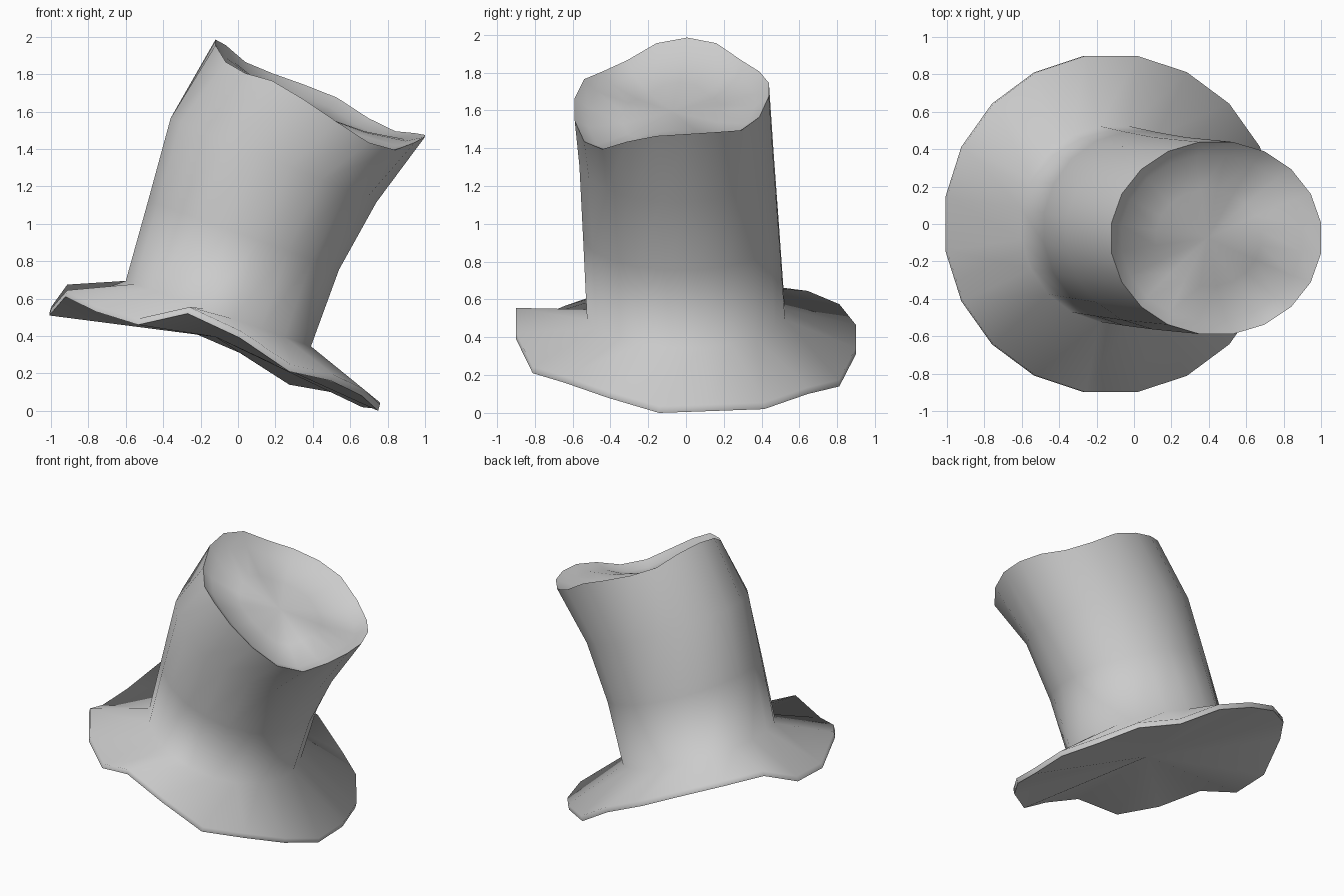
import bpy, bmesh, math
from mathutils import Vector

if "Cube" in bpy.data.objects:
    bpy.data.objects.remove(bpy.data.objects["Cube"])

N = 20
ANG = [math.radians(9 + 18 * k) for k in range(N)]

# wavy heights around the brim edge and around the crumpled crown lip
BRIM_Z = [.06, .07, .15, .19, .36, .48, .59, .66, .69, .57,
          .56, .66, .58, .51, .57, .44, .26, .21, .13, .05]
LIP_Z = [1.49, 1.5, 1.51, 1.58, 1.69, 1.76, 1.82, 1.88, 1.97, 2.0,
         1.97, 1.88, 1.82, 1.78, 1.68, 1.56, 1.45, 1.41, 1.45, 1.48]


def wavy_ring(cx, cy, rx, ry, heights):
    return [Vector((cx + rx * math.cos(a), cy + ry * math.sin(a), z))
            for a, z in zip(ANG, heights)]


def tilted_ring(left, right, cy, ry):
    """Ellipse whose x ends are the (x, z) points left and right."""
    (x0, z0), (x1, z1) = left, right
    c = 1 / math.cos(ANG[0])
    return [Vector(((x0 + x1) / 2 + (x1 - x0) / 2 * c * math.cos(a),
                    cy + ry * math.sin(a),
                    (z0 + z1) / 2 + (z1 - z0) / 2 * c * math.cos(a))) for a in ANG]


brim = wavy_ring(-.12, 0, .89, .91, BRIM_Z)
lip = wavy_ring(.44, -.075, .567, .52, LIP_Z)
dent_centre = Vector((.44, -.075, 1.71))
normal = Vector((.42, 0, .9)).normalized()


def dent_ring(scale, depth):
    return [dent_centre.lerp(p, scale) - normal * depth for p in lip]


# brim underside, brim top, crown wall, lip, dented top
rings = [
    [p + Vector((-.01, 0, -.035)) for p in brim],
    brim,
    tilted_ring((-.60, .71), (.39, .36), 0, .53),
    tilted_ring((-.48, 1.14), (.54, .77), -.025, .525),
    tilted_ring((-.36, 1.58), (.74, 1.13), -.05, .52),
    lip,
    dent_ring(.86, .06),
    dent_ring(.5, .10),
]

bm = bmesh.new()
loops = [[bm.verts.new(p) for p in ring] for ring in rings]
for lo, hi in zip(loops, loops[1:]):
    for i in range(N):
        j = (i + 1) % N
        bm.faces.new((lo[i], lo[j], hi[j], hi[i]))


def cap(loop, point, flip):
    c = bm.verts.new(point)
    for i in range(N):
        a, b = loop[i], loop[(i + 1) % N]
        bm.faces.new((b, a, c) if flip else (a, b, c))


cap(loops[-1], dent_centre - normal * .11, False)
cap(loops[0], Vector((-.12, 0, .41)), True)
bmesh.ops.recalc_face_normals(bm, faces=bm.faces)

mesh = bpy.data.meshes.new("top_hat")
bm.to_mesh(mesh)
bm.free()

# stand on the ground
low = min(v.co.z for v in mesh.vertices)
for v in mesh.vertices:
    v.co.z -= low

hat = bpy.data.objects.new("top_hat", mesh)
bpy.context.collection.objects.link(hat)
bpy.context.view_layer.objects.active = hat
hat.select_set(True)
bpy.ops.object.shade_smooth_by_angle(angle=math.radians(82))
